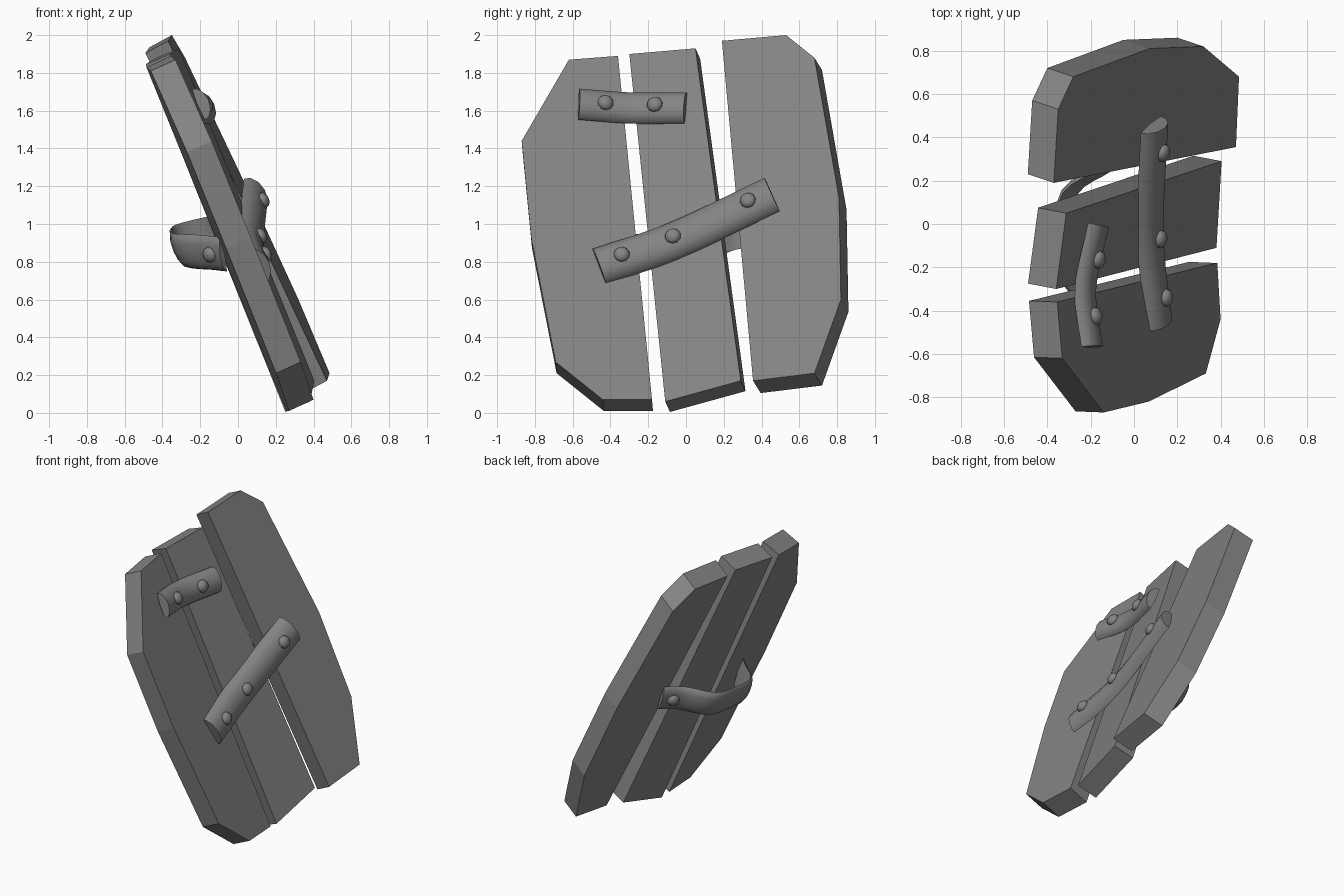
import bpy, bmesh
from mathutils import Vector

cube = bpy.data.objects.get("Cube")
if cube:
    bpy.data.objects.remove(cube, do_unlink=True)

grey = bpy.data.materials.new("plain_grey")
grey.use_nodes = True
GREY = (0.23, 0.23, 0.23, 1)
grey.diffuse_color = GREY
grey.node_tree.nodes["Principled BSDF"].inputs["Base Color"].default_value = GREY

PLANE_UP = Vector((-0.39, 0, 0.92))


def finish(name, bm, smooth=False):
    bmesh.ops.recalc_face_normals(bm, faces=bm.faces)
    mesh = bpy.data.meshes.new(name)
    bm.to_mesh(mesh)
    bm.free()
    mesh.materials.append(grey)
    obj = bpy.data.objects.new(name, mesh)
    bpy.context.collection.objects.link(obj)
    if smooth:
        bpy.ops.object.select_all(action="DESELECT")
        obj.select_set(True)
        bpy.context.view_layer.objects.active = obj
        bpy.ops.object.shade_smooth_by_angle(angle=0.8)
    return obj


def plank(name, outline, plane, depth):
    """Outline in (y, z) laid on the plane x = a + b*y + c*z, then thickened."""
    a, b, c = plane
    bm = bmesh.new()
    face = bm.faces.new([bm.verts.new((a + b * y + c * z, y, z)) for y, z in outline])
    result = bmesh.ops.extrude_face_region(bm, geom=[face], use_keep_orig=True)
    moved = [v for v in result["geom"] if isinstance(v, bmesh.types.BMVert)]
    bmesh.ops.translate(bm, verts=moved, vec=depth)
    finish(name, bm)


def curve_point(points, t):
    """Smooth spline through the points, t from 0 to 1; gives place and tangent."""
    pts = [Vector(p) for p in points]
    pts = [2 * pts[0] - pts[1]] + pts + [2 * pts[-1] - pts[-2]]
    s = t * (len(pts) - 3)
    i = min(int(s), len(pts) - 4)
    u = s - i
    p0, p1, p2, p3 = pts[i:i + 4]
    m1, m2 = (p2 - p0) / 2, (p3 - p1) / 2
    d = p2 - p1
    k2, k3 = 3 * d - 2 * m1 - m2, m1 + m2 - 2 * d
    pos = p1 + m1 * u + k2 * u * u + k3 * u ** 3
    return pos, (m1 + 2 * k2 * u + 3 * k3 * u * u).normalized()


def frame(points, t):
    pos, tangent = curve_point(points, t)
    side = (PLANE_UP - PLANE_UP.dot(tangent) * tangent).normalized()
    return pos, side, tangent.cross(side)


# Domed strap section: (across, height)
SECTION = [(-0.5, 0.1), (-0.46, 0.5), (-0.27, 0.87), (0, 1), (0.27, 0.87),
           (0.46, 0.5), (0.5, 0.1), (0, 0)]


def strap(name, points, width, thick, nails, steps=14):
    bm = bmesh.new()
    rings = []
    for i in range(steps + 1):
        pos, side, out = frame(points, i / steps)
        rings.append([bm.verts.new(pos + side * (w * width) + out * (h * thick))
                      for w, h in SECTION])
    n = len(SECTION)
    for r, q in zip(rings, rings[1:]):
        for j in range(n):
            bm.faces.new((r[j], r[(j + 1) % n], q[(j + 1) % n], q[j]))
    bm.faces.new(rings[0])
    bm.faces.new(rings[-1])
    finish(name, bm, smooth=True)

    # Rounded nail heads on the strap
    for k, t in enumerate(nails):
        pos, side, out = frame(points, t)
        bm = bmesh.new()
        bmesh.ops.create_uvsphere(bm, u_segments=10, v_segments=6, radius=0.043)
        bmesh.ops.scale(bm, vec=(1, 1, 0.65), verts=bm.verts)
        nail = finish(f"{name}_nail_{k + 1}", bm, smooth=True)
        nail.rotation_mode = "QUATERNION"
        nail.rotation_quaternion = out.to_track_quat("Z", "Y")
        nail.location = pos + out * thick


# Three boards, each tilted a little differently
plank("front_plank",
      [(-0.87, 1.44), (-0.62, 1.87), (-0.36, 1.89), (-0.18, 0.07),
       (-0.44, 0.07), (-0.69, 0.27), (-0.82, 0.93)],
      (0.403, -0.058, -0.412), (-0.13, 0.005, -0.06))
plank("middle_plank",
      [(-0.30, 1.90), (0.05, 1.93), (0.29, 0.17), (-0.11, 0.06)],
      (0.422, 0.165, -0.385), (-0.13, 0.025, -0.055))
plank("back_plank",
      [(0.19, 1.97), (0.53, 2.0), (0.68, 1.88), (0.81, 1.14),
       (0.82, 0.60), (0.68, 0.21), (0.355, 0.17)],
      (0.513, 0.1, -0.458), (-0.12, 0.04, -0.065))

# Two straps across the outer face
strap("short_strap",
      [(-0.215, -0.57, 1.63), (-0.245, -0.30, 1.61), (-0.185, 0.0, 1.61)],
      0.175, 0.065, [0.25, 0.75])
strap("long_strap",
      [(0.09, -0.46, 0.77), (0.05, -0.05, 0.91), (0.07, 0.46, 1.15)],
      0.21, 0.08, [0.15, 0.49, 0.89])

# Bowed hand grip on the inner face
strap("hand_grip",
      [(-0.05, 0.36, 0.97), (-0.13, 0.25, 0.95), (-0.29, 0.14, 0.91),
       (-0.31, -0.05, 0.88), (-0.29, -0.25, 0.86), (-0.16, -0.39, 0.85),
       (-0.07, -0.48, 0.84)],
      0.19, 0.035, [0.1, 0.89], steps=24)
